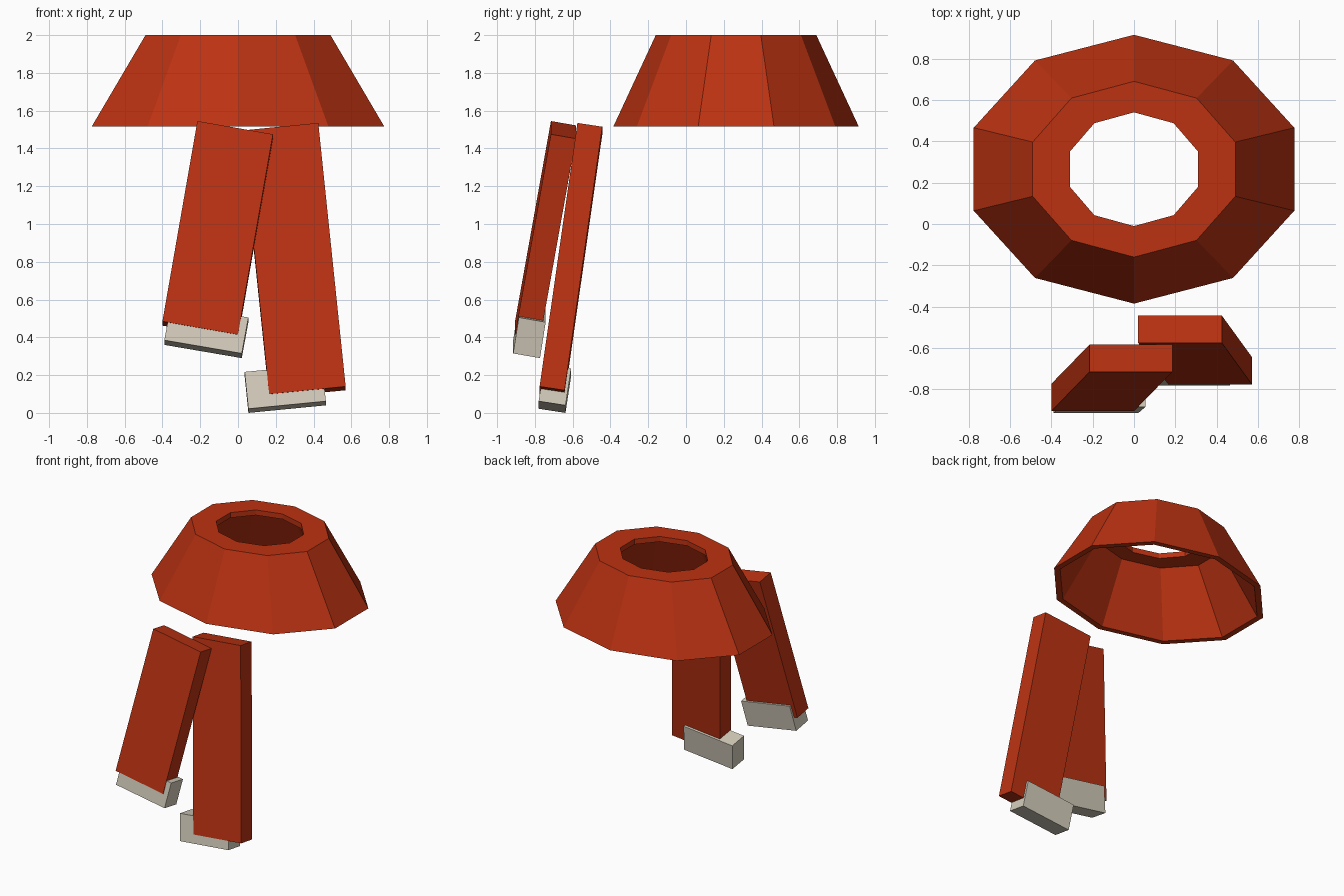
import bpy, math
from mathutils import Vector

if "Cube" in bpy.data.objects:
    bpy.data.objects.remove(bpy.data.objects["Cube"])


def material(name, rgb):
    m = bpy.data.materials.new(name)
    m.diffuse_color = (*rgb, 1)
    m.use_nodes = True
    m.node_tree.nodes["Principled BSDF"].inputs["Base Color"].default_value = m.diffuse_color
    return m


RED = material("brick red", (0.50, 0.032, 0.006))
BONE = material("bone white", (0.66, 0.61, 0.50))


def add_mesh(name, verts, faces, mat):
    me = bpy.data.meshes.new(name)
    me.from_pydata(verts, [], faces)
    me.materials.append(mat)
    ob = bpy.data.objects.new(name, me)
    bpy.context.collection.objects.link(ob)
    return ob


def slab(name, corner, w, d, h, mat):
    """Tilted box from its lower front left corner and three edge vectors."""
    c, w, d, h = (Vector(v) for v in (corner, w, d, h))
    verts = [c + w * i + d * j + h * k for k in (0, 1) for j in (0, 1) for i in (0, 1)]
    faces = [(0, 2, 3, 1), (4, 5, 7, 6), (0, 1, 5, 4),
             (2, 6, 7, 3), (0, 4, 6, 2), (1, 3, 7, 5)]
    return add_mesh(name, verts, faces, mat)


# Ten-sided hollow collar: closed loop of elliptical rings (x radius, y radius, z)
SIDES, CENTRE_Y = 10, 0.265
rings = [(0.815, 0.65, 1.515), (0.515, 0.425, 2.0), (0.326, 0.275, 2.0),
         (0.326, 0.275, 1.96), (0.485, 0.395, 1.96), (0.77, 0.607, 1.515)]
verts = [(rx * math.sin(math.tau * i / SIDES),
          CENTRE_Y + ry * math.cos(math.tau * i / SIDES), z)
         for rx, ry, z in rings for i in range(SIDES)]
faces = []
for r in range(len(rings)):
    a, b = r * SIDES, (r + 1) % len(rings) * SIDES
    for i in range(SIDES):
        j = (i + 1) % SIDES
        faces.append((a + i, b + i, b + j, a + j))
add_mesh("collar", verts, faces, RED)

# Tilted sleeves
slab("right_sleeve", (0.165, -0.775, 0.10), (0.405, 0, 0.04),
     (0, 0.132, -0.02), (-0.145, 0.20, 1.395), RED)
slab("left_sleeve", (-0.40, -0.905, 0.485), (0.40, 0, -0.07),
     (0, 0.132, -0.023), (0.185, 0.19, 1.06), RED)

# Pale cuffs poking out at the lower ends
slab("right_cuff", (0.055, -0.78, 0.022), (0.41, 0, 0.04),
     (0, 0.142, -0.022), (-0.02, 0.03, 0.195), BONE)
slab("left_cuff", (-0.39, -0.915, 0.385), (0.41, 0, -0.07),
     (0, 0.142, -0.025), (0.035, 0.03, 0.19), BONE)
